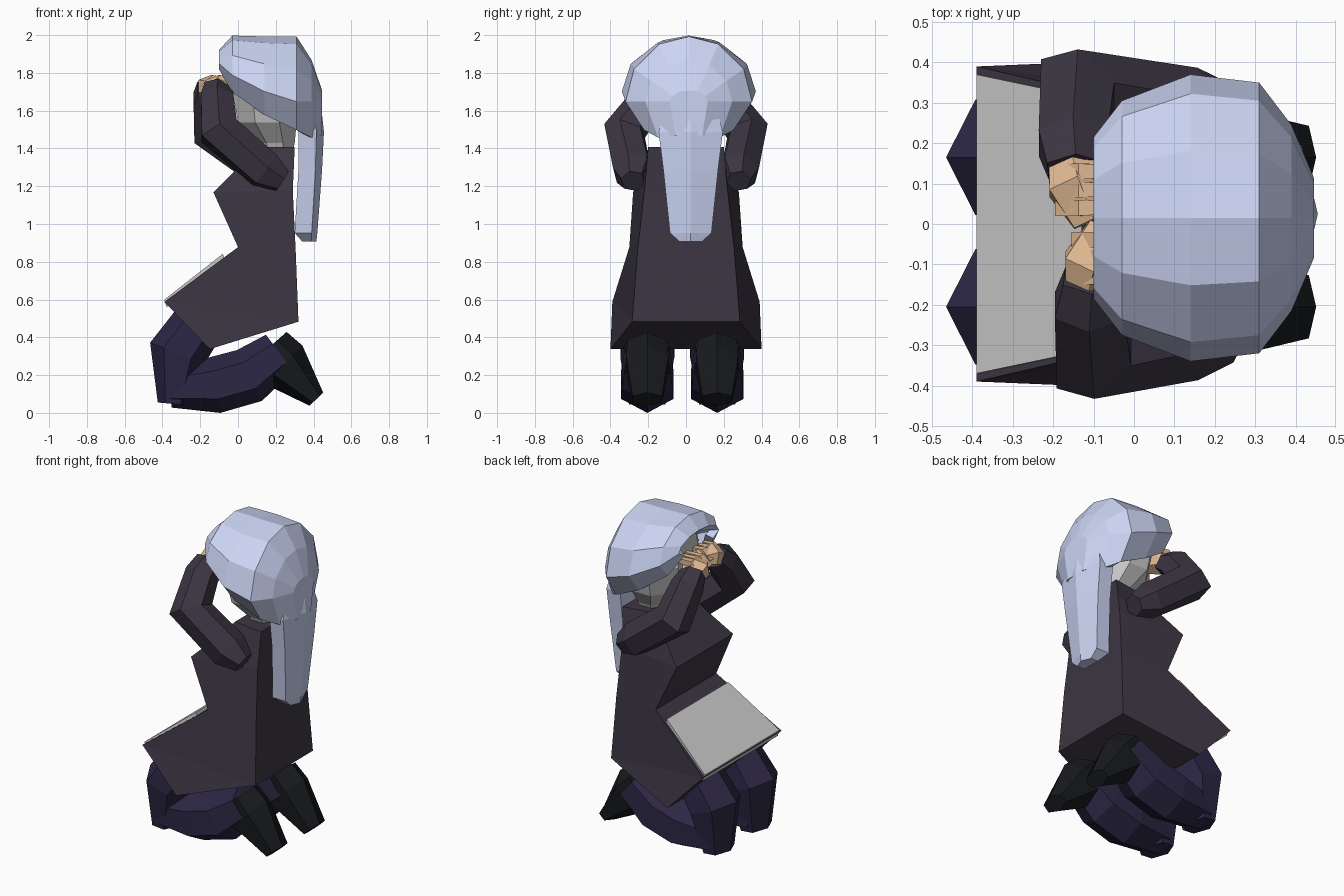
import bpy, bmesh
from math import sin, cos, radians, pi
from mathutils import Vector

if "Cube" in bpy.data.objects:
    bpy.data.objects.remove(bpy.data.objects["Cube"])


def material(name, color):
    m = bpy.data.materials.new(name)
    m.diffuse_color = (*color, 1)
    m.use_nodes = True
    m.node_tree.nodes["Principled BSDF"].inputs["Base Color"].default_value = m.diffuse_color
    return m


ROBE = material("dark robe", (0.045, 0.036, 0.055))
HAIR = material("pale blue", (0.6, 0.66, 0.9))
CLOTH = material("navy cloth", (0.026, 0.02, 0.06))
BOOT = material("black boot", (0.009, 0.010, 0.013))
SKIN = material("skin", (0.75, 0.49, 0.29))


def loft(name, rings, mat=None, shell=False):
    """Skin a list of equal-length point rings; a shell stays open in front and below."""
    bm = bmesh.new()
    vs = [[bm.verts.new(p) for p in r] for r in rings]
    n = len(vs[0])
    for a, b in zip(vs, vs[1:]):
        for i in range(n - 1 if shell else n):
            j = (i + 1) % n
            bm.faces.new((a[i], a[j], b[j], b[i]))
    if not shell:
        bm.faces.new(vs[0])
    bm.faces.new(vs[-1])
    bmesh.ops.recalc_face_normals(bm, faces=bm.faces)
    me = bpy.data.meshes.new(name)
    bm.to_mesh(me)
    bm.free()
    ob = bpy.data.objects.new(name, me)
    bpy.context.collection.objects.link(ob)
    if mat:
        me.materials.append(mat)
    return ob


def tube(name, stations, ref, mat, sides=6):
    """Faceted limb; stations are (x, y, z, radius along ref, radius across)."""
    pts = [Vector(s[:3]) for s in stations]
    rings = []
    for i, (p, s) in enumerate(zip(pts, stations)):
        d0 = (p - pts[max(i - 1, 0)]).normalized()
        d1 = (pts[min(i + 1, len(pts) - 1)] - p).normalized()
        t = (d0 + d1).normalized()
        u = Vector(ref)
        u = (u - t * u.dot(t)).normalized()
        w = t.cross(u)
        angles = [2 * pi * (k + 0.5) / sides for k in range(sides)]
        rings.append([p + u * s[3] * cos(a) + w * s[4] * sin(a) for a in angles])
    return loft(name, rings, mat)


# Robe: kneeling body, front and back edge at each level
levels = [(0.10, 1.40, 0.17, 0.30, 1.40, 0.20),
          (-0.01, 1.28, 0.22, 0.295, 1.28, 0.21),
          (-0.13, 1.16, 0.28, 0.29, 1.17, 0.22),
          (0.00, 0.87, 0.30, 0.305, 0.86, 0.255),
          (-0.39, 0.58, 0.39, 0.32, 0.48, 0.285),
          (-0.15, 0.33, 0.40, 0.32, 0.475, 0.285)]
loft("robe", [[(fx, -fw, fz), (fx, fw, fz), (bx, bw, bz), (bx, -bw, bz)]
              for fx, fz, fw, bx, bz, bw in levels], ROBE)

# Grey panel over the lap
loft("lap_panel", [[(x, -w, z), (x, w, z), (x + .012, w, z - .04), (x + .012, -w, z - .04)]
                   for x, z, w in ((-0.39, 0.592, 0.37), (-0.08, 0.835, 0.305))])

# Head and neck
rings = []
for x0, x1, w, z in ((0.12, 0.28, 0.09, 1.34), (0.09, 0.30, 0.12, 1.42),
                     (0.00, 0.31, 0.21, 1.53), (-0.03, 0.33, 0.25, 1.70),
                     (-0.02, 0.30, 0.20, 1.88)):
    c, r = (x0 + x1) / 2, (x1 - x0) / 2 / cos(pi / 8)
    rings.append([(c + r * cos(a), 0.015 + w * 1.08 * sin(a), z)
                  for a in [2 * pi * (k + .5) / 8 for k in range(8)]])
loft("head", rings)

# Hair cap: arched sections from brow to back
rings = []
for x, top, bottom, w in ((-0.10, 1.915, 1.81, 0.20), (-0.03, 1.99, 1.69, 0.29),
                          (0.14, 1.985, 1.57, 0.355), (0.31, 1.985, 1.49, 0.335),
                          (0.39, 1.86, 1.45, 0.23), (0.445, 1.70, 1.46, 0.10)):
    zc = max(bottom + 0.3 * (top - bottom), 1.64)
    ring = []
    for deg in (-45, 0, 30, 62, 90, 118, 150, 180, 225):
        s = sin(radians(deg))
        z = zc + (top - zc) * s if s >= 0 else bottom
        ring.append((x, 0.015 + w * cos(radians(deg)), z))
    rings.append(ring)
cap = loft("hair_cap", rings, HAIR, shell=True)
solid = cap.modifiers.new("thickness", "SOLIDIFY")
solid.thickness = 0.05
solid.offset = -1

# Long hair down the back
tail = [(0.32, 0.39, 0.435, 0.12, 1.66), (0.32, 0.415, 0.455, 0.17, 1.48),
        (0.32, 0.41, 0.445, 0.145, 1.28), (0.30, 0.39, 0.42, 0.11, 0.945),
        (0.34, 0.39, 0.415, 0.06, 0.90)]
loft("long_hair", [[(xi, 0.025 - w, z), (xm, 0.025 - w, z), (xo, 0.025, z),
                    (xm, 0.025 + w, z), (xi, 0.025 + w, z)]
                   for xi, xm, xo, w, z in tail], HAIR)

for s, side in ((1, "left"), (-1, "right")):
    dx = -0.02 if s > 0 else 0.02

    # Bent sleeve: shoulder, elbow, wrist
    tube(side + "_sleeve", [(0.235, s * 0.28, 1.22, .065, .065),
                            (0.14, s * 0.285, 1.28, .10, .115),
                            (-0.12 + dx, s * 0.325, 1.485, .11, .125),
                            (-0.13 + dx, s * 0.20, 1.65, .095, .10),
                            (-0.12 + dx, s * 0.13, 1.70, .07, .09)],
         (0.5, s * 0.7, 0.5), ROBE)

    # Hand over the face with separate fingers
    tube(side + "_palm", [(-0.14 + dx, s * 0.17, 1.68, .06, .06),
                          (-0.12 + dx, s * 0.10, 1.715, .085, .07),
                          (-0.08 + dx, s * 0.01, 1.72, .06, .05)], (1, 0, 0), SKIN)
    for k in range(3):
        y = s * (0.04 + 0.045 * k)
        tube(f"{side}_finger_{k + 1}", [(-0.16 + dx, y, 1.71, .028, .03),
                                        (-0.11 + dx, y, 1.76, .028, .028),
                                        (-0.03, y, 1.76, .02, .018)],
             (0, 1, 0), SKIN, 4)

    # Folded leg: thigh to knee, shin along the ground, boot
    y = 0.165 if s > 0 else -0.205
    tube(side + "_thigh", [(-0.22, y, 0.45, .15, .14), (-0.32, y, 0.31, .165, .155),
                           (-0.345, y, 0.04, .11, .08)], (0, 1, 0), CLOTH)
    tube(side + "_shin", [(-0.36, y, 0.12, .12, .10), (-0.12, y, 0.14, .16, .15),
                          (0.06, y, 0.19, .155, .15), (0.22, y, 0.31, .13, .12)],
         (0, 1, 0), CLOTH)
    tube(side + "_boot", [(0.16, y, 0.335, .12, .13), (0.235, y, 0.25, .13, .145),
                          (0.415, y, 0.065, .09, .05)], (0, 1, 0), BOOT)

# Rest the figure on the ground
low = min(v.co.z for o in bpy.data.objects for v in o.data.vertices)
for o in bpy.data.objects:
    o.location.z -= low
